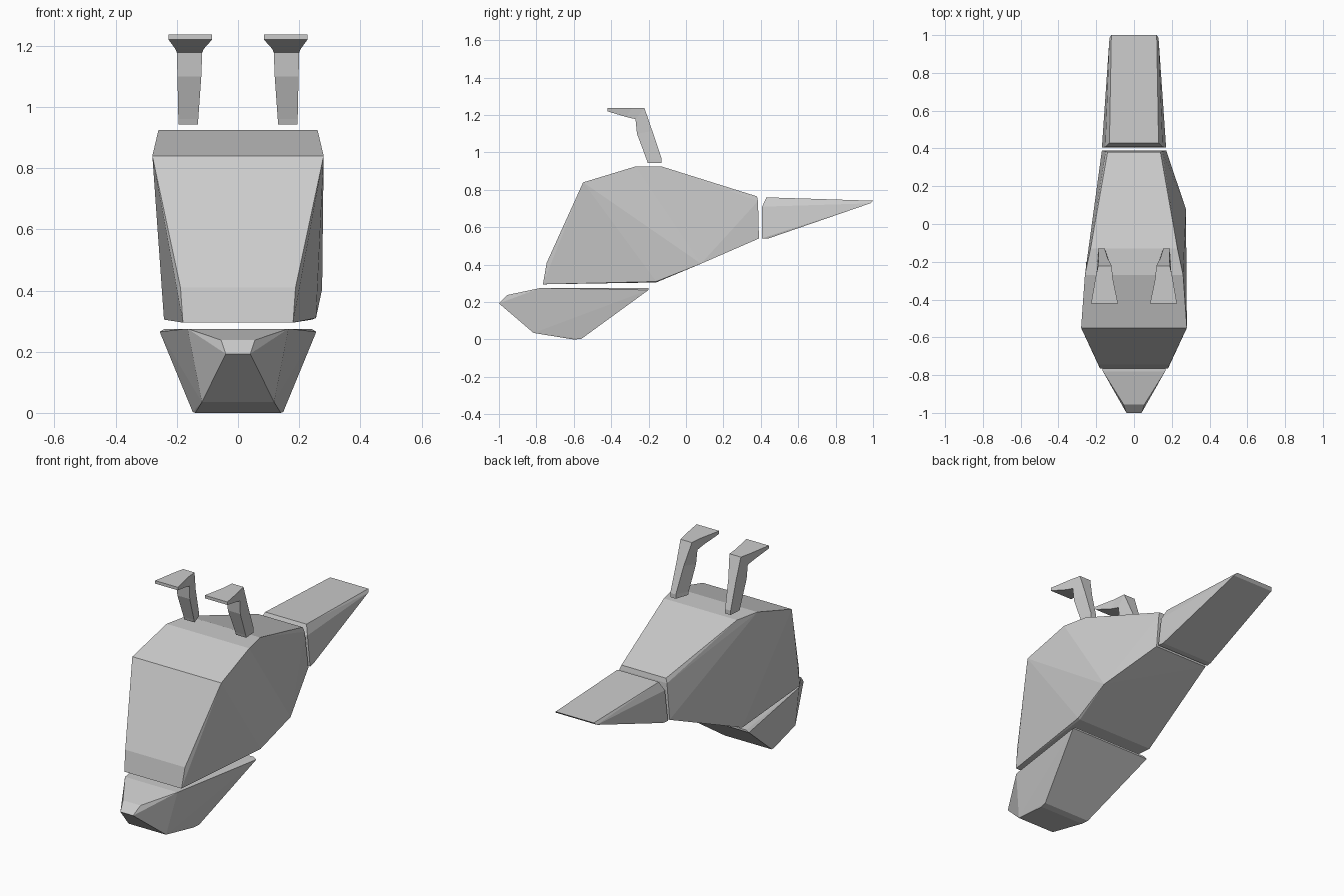
import bpy, bmesh


def finish(bm, name):
    bmesh.ops.recalc_face_normals(bm, faces=bm.faces[:])
    mesh = bpy.data.meshes.new(name)
    bm.to_mesh(mesh)
    bm.free()
    obj = bpy.data.objects.new(name, mesh)
    bpy.context.collection.objects.link(obj)
    return obj


def faceted(name, stations, extra=()):
    """Convex faceted block from mirrored (half width, y, z) corners."""
    bm = bmesh.new()
    for x, y, z in stations:
        bm.verts.new((x, y, z))
        bm.verts.new((-x, y, z))
    for co in extra:
        bm.verts.new(co)
    res = bmesh.ops.convex_hull(bm, input=bm.verts[:])
    loose = [v for v in bm.verts if not v.link_faces]
    bmesh.ops.delete(bm, geom=loose, context='VERTS')
    return finish(bm, name)


def loft(name, sections):
    """Closed tube through sections of four corners each."""
    bm = bmesh.new()
    rings = [[bm.verts.new(p) for p in s] for s in sections]
    for a, b in zip(rings, rings[1:]):
        for i in range(4):
            j = (i + 1) % 4
            bm.faces.new((a[i], a[j], b[j], b[i]))
    bm.faces.new(rings[0])
    bm.faces.new(rings[-1])
    return finish(bm, name)


# Plump body, with one extra bulging corner on the right flank
faceted("body", [
    (0.18, -0.765, 0.295), (0.188, -0.745, 0.41), (0.28, -0.55, 0.84),
    (0.26, -0.27, 0.925), (0.23, -0.13, 0.925), (0.14, 0.38, 0.765),
    (0.17, 0.39, 0.54), (0.242, -0.16, 0.305), (0.15, 0.385, 0.74),
], extra=[(0.275, 0.08, 0.405), (0.255, -0.16, 0.31)])

# Head with beak at the front
faceted("head", [
    (0.04, -1.0, 0.193), (0.055, -0.955, 0.238), (0.165, -0.78, 0.275),
    (0.24, -0.2, 0.275), (0.256, -0.2, 0.265), (0.148, -0.56, 0.003),
    (0.14, -0.60, 0.0), (0.118, -0.815, 0.035),
])

# Tapered tail
faceted("tail", [
    (0.13, 0.43, 0.76), (0.152, 0.407, 0.71), (0.17, 0.405, 0.54),
    (0.165, 0.44, 0.54), (0.12, 1.0, 0.742), (0.13, 0.985, 0.728),
])

# Legs: shank, ankle and flared foot, mirrored across x
leg = loft("legs", [
    [(0.13, -0.205, 0.943), (0.195, -0.205, 0.943), (0.19, -0.13, 0.943), (0.155, -0.13, 0.943)],
    [(0.13, -0.21, 0.96), (0.195, -0.21, 0.96), (0.19, -0.13, 0.967), (0.155, -0.13, 0.967)],
    [(0.12, -0.262, 1.10), (0.198, -0.262, 1.10), (0.188, -0.18, 1.115), (0.14, -0.18, 1.115)],
    [(0.117, -0.27, 1.178), (0.2, -0.27, 1.178), (0.19, -0.222, 1.237), (0.118, -0.222, 1.237)],
    [(0.112, -0.32, 1.19), (0.205, -0.32, 1.19), (0.205, -0.29, 1.237), (0.112, -0.29, 1.237)],
    [(0.085, -0.42, 1.22), (0.227, -0.42, 1.22), (0.227, -0.42, 1.237), (0.085, -0.42, 1.237)],
])
leg.modifiers.new("mirror", 'MIRROR').use_axis[0] = True
